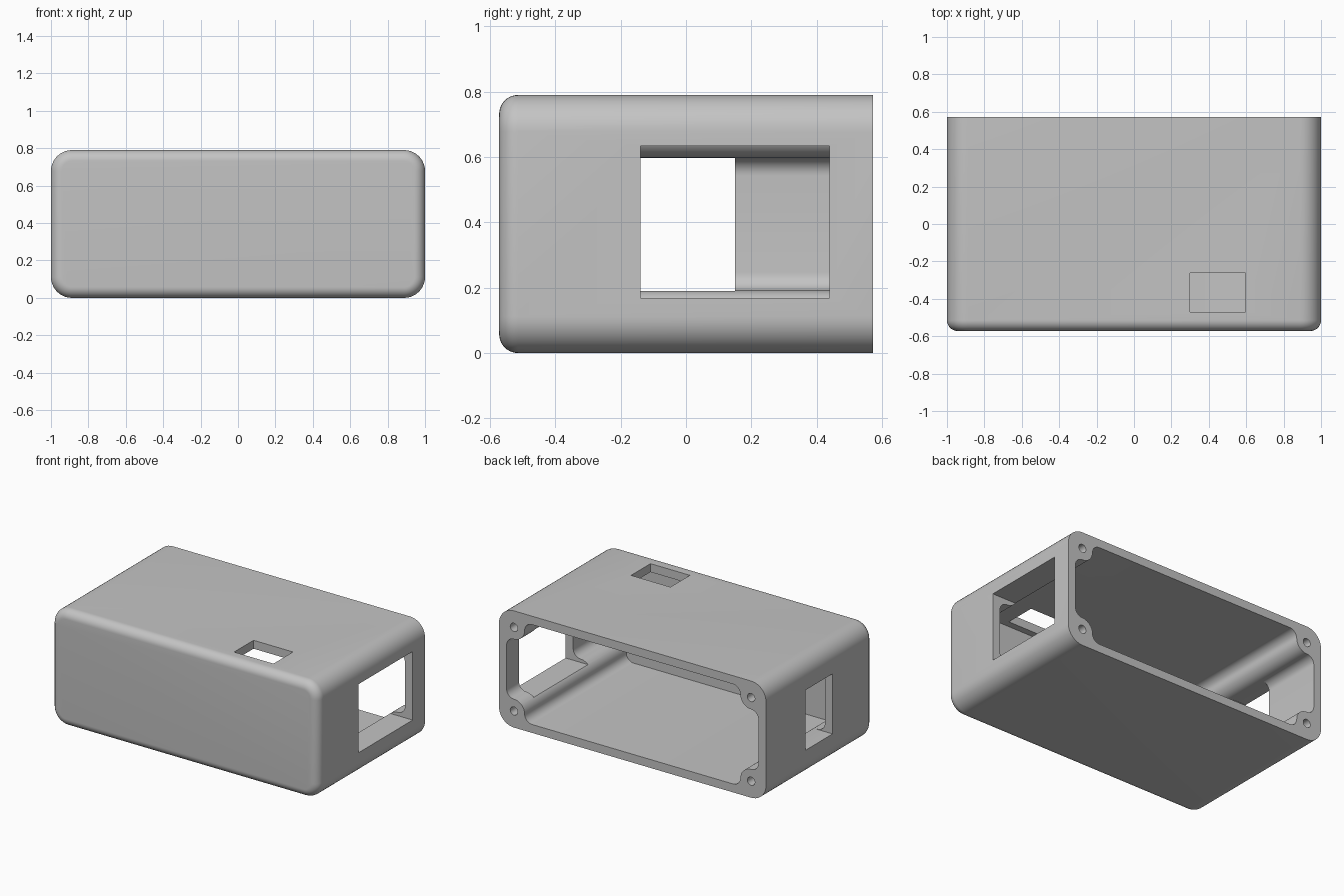
import bpy, bmesh, math

if "Cube" in bpy.data.objects:
    bpy.data.objects.remove(bpy.data.objects["Cube"])

H = 0.79            # height
YF, YB = -0.572, 0.572   # front and open back
WALL = 0.057
C = 0.112           # corner radius, also inset of the screw posts
FRONT_R = 0.058     # rounding of the front edges
POST_R = 0.08       # screw post radius
BLEND = C - WALL    # concave blend between post and wall
N = 10              # segments per quarter arc


def arc(cx, cz, r, a0, a1, n=N):
    return [(cx + r * math.cos(math.radians(a0 + (a1 - a0) * i / n)),
             cz + r * math.sin(math.radians(a0 + (a1 - a0) * i / n))) for i in range(n + 1)]


def four_corners(corner):
    """Mirror a top-right corner path (counter-clockwise) into a closed outline."""
    m = H / 2
    tr = [(x, z) for x, z in corner]
    tl = [(-x, z) for x, z in reversed(tr)]
    bl = [(-x, 2 * m - z) for x, z in tr]
    br = [(x, 2 * m - z) for x, z in reversed(tr)]
    return tr + tl + bl + br


def loft(name, rings):
    """Closed solid through (y, outline) rings."""
    bm = bmesh.new()
    loops = [[bm.verts.new((x, y, z)) for x, z in pts] for y, pts in rings]
    n = len(loops[0])
    for a, b in zip(loops, loops[1:]):
        for i in range(n):
            bm.faces.new((a[i], a[(i + 1) % n], b[(i + 1) % n], b[i]))
    bm.faces.new(loops[0])
    bm.faces.new(loops[-1])
    bmesh.ops.recalc_face_normals(bm, faces=bm.faces)
    me = bpy.data.meshes.new(name)
    bm.to_mesh(me)
    bm.free()
    ob = bpy.data.objects.new(name, me)
    bpy.context.collection.objects.link(ob)
    return ob


def box(name, x, y, z):
    pts = [(x[0], z[0]), (x[1], z[0]), (x[1], z[1]), (x[0], z[1])]
    return loft(name, [(y[0], pts), (y[1], pts)])


# Outer shell: rounded rectangle with rounded front edges
def outline(d):
    return four_corners(arc(1 - C, H - C, C - d, 0, 90))


rings = []
for i in range(N + 1):
    a = math.radians(90 * i / N)
    rings.append((YF + FRONT_R * (1 - math.sin(a)), outline(FRONT_R * (1 - math.cos(a)))))
rings.sort(key=lambda r: r[0])
rings.append((YB, outline(0)))
body = loft("enclosure_body", rings)

# Cavity: straight walls that blend around a screw post in each corner
cx, cz = 1 - C, H - C
reach = POST_R + BLEND
corner = (arc(cx, cz - reach, BLEND, 0, 90)
          + arc(cx, cz, POST_R, 270, 180)[1:]
          + arc(cx - reach, cz, BLEND, 0, 90)[1:])
cavity = four_corners(corner)
cutters = [loft("cavity_cutter", [(YF + WALL, cavity), (YB + 0.1, cavity)])]

# Screw holes in the back ends of the posts
for sx in (-1, 1):
    for z in (C, H - C):
        hole = arc(sx * cx, z, 0.028, 0, 360, 24)[:-1]
        cutters.append(loft("screw_hole_cutter", [(YB - 0.3, hole), (YB + 0.1, hole)]))

# Side windows and top opening
cutters.append(box("right_window_cutter", (0.7, 1.1), (-0.14, 0.44), (0.169, 0.633)))
cutters.append(box("left_window_cutter", (-1.1, -0.7), (-0.14, 0.15), (0.19, 0.597)))
cutters.append(box("top_opening_cutter", (0.30, 0.595), (-0.47, -0.262), (0.66, 0.9)))

for c in cutters:
    c.hide_render = True
    mod = body.modifiers.new(c.name, 'BOOLEAN')
    mod.operation = 'DIFFERENCE'
    mod.solver = 'EXACT'
    mod.object = c

# Bake the cuts and drop the cutters
dg = bpy.context.evaluated_depsgraph_get()
baked = bpy.data.meshes.new_from_object(body.evaluated_get(dg))
body.modifiers.clear()
body.data = baked
for c in cutters:
    bpy.data.objects.remove(c, do_unlink=True)

# Colour and shading
grey = bpy.data.materials.new("light_grey_plastic")
grey.diffuse_color = (0.55, 0.55, 0.55, 1)
grey.use_nodes = True
grey.node_tree.nodes["Principled BSDF"].inputs["Base Color"].default_value = grey.diffuse_color
body.data.materials.clear()
body.data.materials.append(grey)
bpy.context.view_layer.objects.active = body
body.select_set(True)
bpy.ops.object.shade_smooth_by_angle(angle=math.radians(30))
